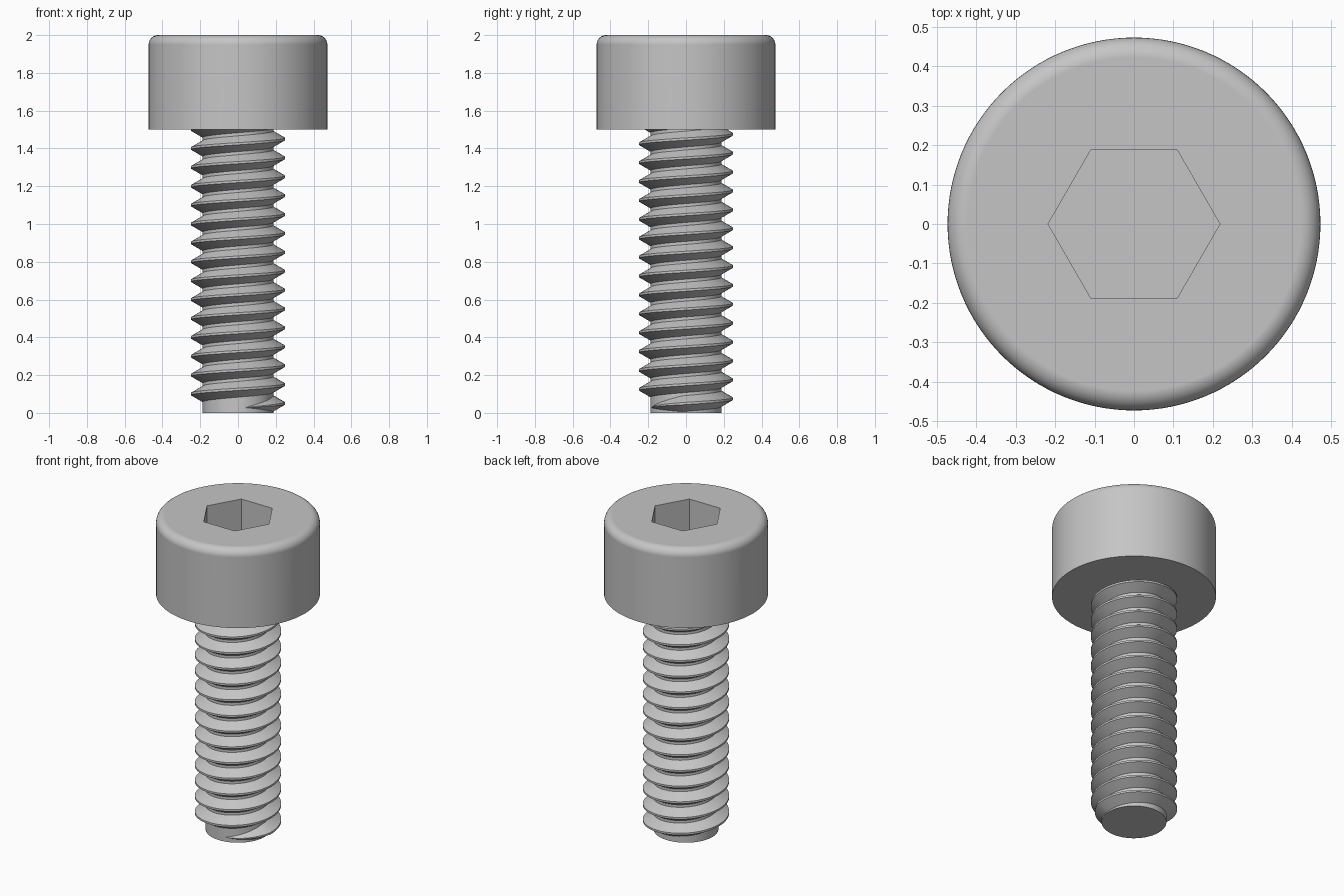
import bpy
import bmesh
from math import sin, cos, pi, radians, floor

if "Cube" in bpy.data.objects:
    bpy.data.objects.remove(bpy.data.objects["Cube"], do_unlink=True)

HEAD_R, CORE_R, CREST_R = 0.473, 0.187, 0.249
HEAD_Z, TOP_Z, FILLET = 1.5, 2.0, 0.05
SOCKET_R, SOCKET_DEPTH = 0.218, 0.25
PITCH, STEPS = 0.1, 64

steel = bpy.data.materials.new("grey steel")
steel.use_nodes = True
steel.diffuse_color = (0.56, 0.56, 0.56, 1)
steel.node_tree.nodes["Principled BSDF"].inputs["Base Color"].default_value = steel.diffuse_color


def loft(name, rings):
    """Join closed rings of points in order and cap both ends."""
    bm = bmesh.new()
    loops = [[bm.verts.new(p) for p in ring] for ring in rings]
    n = len(loops[0])
    for a, b in zip(loops, loops[1:]):
        for i in range(n):
            j = (i + 1) % n
            bm.faces.new((a[i], a[j], b[j], b[i]))
    bm.faces.new(loops[0][::-1])
    bm.faces.new(loops[-1])
    bmesh.ops.recalc_face_normals(bm, faces=bm.faces)
    mesh = bpy.data.meshes.new(name)
    bm.to_mesh(mesh)
    bm.free()
    mesh.materials.append(steel)
    obj = bpy.data.objects.new(name, mesh)
    bpy.context.collection.objects.link(obj)
    return obj


def lathe(name, profile, sides):
    return loft(name, [[(r * cos(2 * pi * i / sides), r * sin(2 * pi * i / sides), z)
                        for i in range(sides)] for r, z in profile])


def activate(obj):
    bpy.ops.object.select_all(action='DESELECT')
    obj.select_set(True)
    bpy.context.view_layer.objects.active = obj


def smooth(obj):
    activate(obj)
    bpy.ops.object.shade_smooth_by_angle(angle=radians(30))


# Cylindrical head with a rounded top rim
arc = [radians(90 * k / 8) for k in range(9)]
head = lathe("head", [(HEAD_R, HEAD_Z)] + [
    (HEAD_R - FILLET + FILLET * cos(a), TOP_Z - FILLET + FILLET * sin(a)) for a in arc], 128)

# Hexagonal socket cut into the head
cutter = lathe("socket_cutter", [(SOCKET_R, TOP_Z - SOCKET_DEPTH), (SOCKET_R, TOP_Z + 0.1)], 6)
cutter.hide_render = True
cut = head.modifiers.new("socket", 'BOOLEAN')
cut.operation, cut.solver, cut.object = 'DIFFERENCE', 'EXACT', cutter
activate(head)
bpy.ops.object.modifier_apply(modifier=cut.name)
bpy.data.objects.remove(cutter, do_unlink=True)
smooth(head)
weighted = head.modifiers.new("flat_top_normals", 'WEIGHTED_NORMAL')
weighted.keep_sharp = True

# Plain core of the shank
shank = lathe("shank", [(CORE_R, 0), (CORE_R, HEAD_Z + 0.02)], 96)
smooth(shank)

# Right-handed thread that fades in at the tip and runs up into the head
ROOT_R = CORE_R - 0.007
CREST_HALF, ROOT_HALF = 0.006, 0.046
start = floor(-80 / 360 * STEPS)
end = 15 * STEPS
rings = []
for k in range(start, end + 1):
    turn = k / STEPS
    a = 2 * pi * turn
    grow = min(1, 0.02 + (k - start) / (STEPS * 0.22))
    z = PITCH / 2 + PITCH * turn
    crest = ROOT_R + (CREST_R - ROOT_R) * grow
    section = [(ROOT_R, -ROOT_HALF), (crest, -CREST_HALF), (crest, CREST_HALF), (ROOT_R, ROOT_HALF)]
    rings.append([(r * cos(a), r * sin(a), max(0.002, z + dz * grow)) for r, dz in section])
thread = loft("thread", rings)
smooth(thread)
